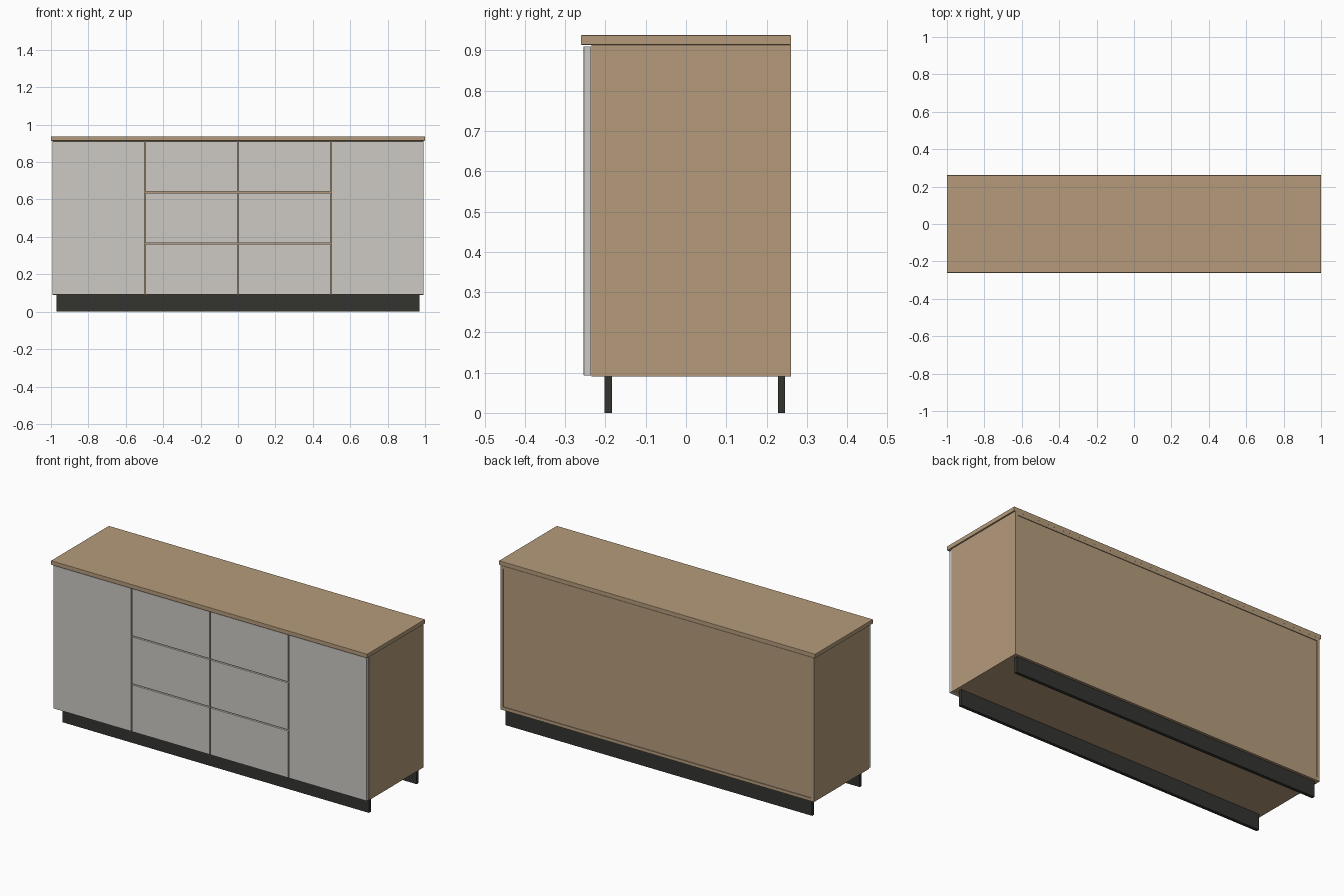
import bpy, bmesh

if "Cube" in bpy.data.objects:
    bpy.data.objects.remove(bpy.data.objects["Cube"])


def material(name, rgb):
    m = bpy.data.materials.new(name)
    m.diffuse_color = (*rgb, 1)
    m.use_nodes = True
    m.node_tree.nodes["Principled BSDF"].inputs["Base Color"].default_value = m.diffuse_color
    return m


WOOD = material("wood", (0.46, 0.33, 0.20))
FRONT = material("front_grey", (0.61, 0.59, 0.55))
BLACK = material("plinth_black", (0.033, 0.033, 0.03))


def board(name, x, y, z, mat, bevel=0.0):
    """Flat board given by its (min, max) range on each axis."""
    lo, hi = zip(x, y, z)
    bm = bmesh.new()
    bmesh.ops.create_cube(bm, size=1)
    for v in bm.verts:
        v.co = [hi[i] if v.co[i] > 0 else lo[i] for i in range(3)]
    mesh = bpy.data.meshes.new(name)
    bm.to_mesh(mesh)
    bm.free()
    mesh.materials.append(mat)
    ob = bpy.data.objects.new(name, mesh)
    bpy.context.collection.objects.link(ob)
    if bevel:
        mod = ob.modifiers.new("bevel", 'BEVEL')
        mod.width = bevel
        mod.segments = 2
    return ob


T = 0.018                      # board thickness
W = 0.992                      # half width of the carcass
Y0, Y1 = -0.235, 0.261         # carcass front and back
Z0, Z1 = 0.09, 0.914           # carcass bottom and top

# Worktop
board("worktop", (-1, 1), (-0.261, 0.261), (Z1, 0.938), WOOD, 0.002)

# Carcass: sides, bottom, top and slightly recessed back
board("left_side", (-W, -W + T), (Y0, Y1), (Z0, Z1), WOOD)
board("right_side", (W - T, W), (Y0, Y1), (Z0, Z1), WOOD)
inner = (-W + T, W - T)
board("bottom_panel", inner, (Y0, Y1), (Z0, Z0 + T), WOOD)
board("top_panel", inner, (Y0, Y1), (Z1 - T, Z1), WOOD)
board("back_panel", inner, (Y1 - 0.012, Y1 - 0.004), (Z0 + T, Z1 - T), WOOD)

# Inner dividers behind the gaps between fronts
for i, x in enumerate((-0.497, 0, 0.497)):
    board(f"divider_{i + 1}", (x - T / 2, x + T / 2), (Y0, Y1 - 0.012),
          (Z0 + T, Z1 - T), WOOD)

# Rails behind the gaps between drawers
for i, z in enumerate((0.365, 0.638)):
    for side, x in (("left", (-0.488, -0.009)), ("right", (0.009, 0.488))):
        board(f"{side}_drawer_rail_{i + 1}", x, (Y0, Y1 - 0.012),
              (z - T / 2, z + T / 2), WOOD)

# Doors and drawer fronts
FY = (-0.254, -0.236)
FZ0, FZ1, GAP = 0.093, 0.910, 0.006
drawer = (FZ1 - FZ0 - 2 * GAP) / 3
for side, s in (("left", -1), ("right", 1)):
    board(f"{side}_door", sorted((s * 0.5, s * 0.991)), FY, (FZ0, FZ1), FRONT, 0.001)
    for row in range(3):
        z = FZ0 + row * (drawer + GAP)
        board(f"{side}_drawer_front_{row + 1}", sorted((s * 0.003, s * 0.494)), FY,
              (z, z + drawer), FRONT, 0.001)

# Plinth boards
board("front_plinth", (-0.97, 0.97), (-0.202, -0.184), (0, Z0), BLACK)
board("back_plinth", (-0.97, 0.97), (0.228, 0.246), (0, Z0), BLACK)
